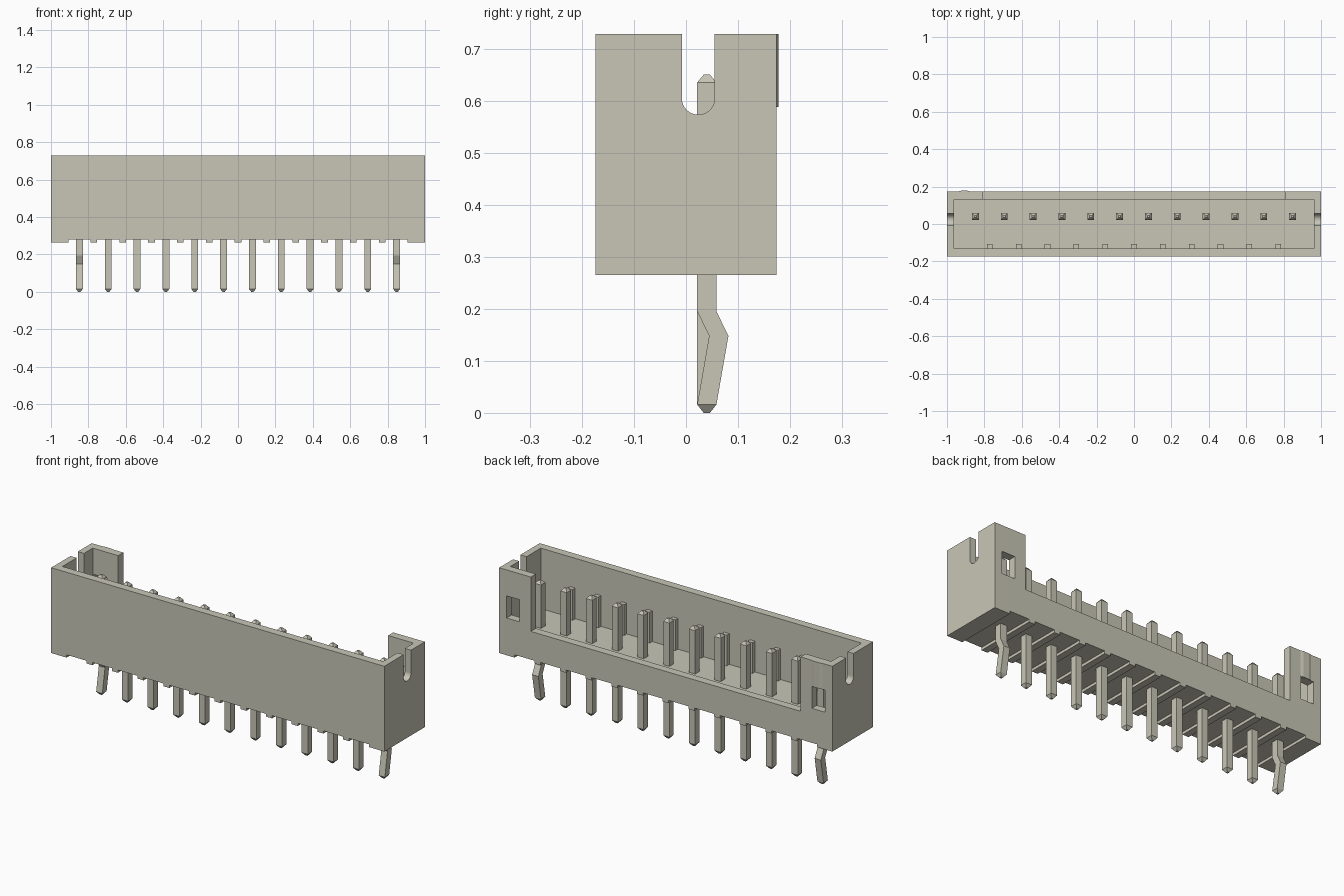
import bpy, bmesh, math

if "Cube" in bpy.data.objects:
    bpy.data.objects.remove(bpy.data.objects["Cube"], do_unlink=True)

material = bpy.data.materials.new("warm_grey_plastic")
colour = (0.58, 0.565, 0.47, 1)
material.use_nodes = True
material.diffuse_color = colour
material.node_tree.nodes["Principled BSDF"].inputs["Base Color"].default_value = colour


def finish(name, bm):
    bmesh.ops.recalc_face_normals(bm, faces=bm.faces)
    mesh = bpy.data.meshes.new(name)
    bm.to_mesh(mesh)
    bm.free()
    mesh.materials.append(material)
    obj = bpy.data.objects.new(name, mesh)
    bpy.context.collection.objects.link(obj)
    return obj


def loft(name, rings):
    """Skin a list of equal-length rings and cap both ends."""
    bm = bmesh.new()
    loops = [[bm.verts.new(p) for p in ring] for ring in rings]
    n = len(loops[0])
    for a, b in zip(loops, loops[1:]):
        for i in range(n):
            bm.faces.new((a[i], a[(i + 1) % n], b[(i + 1) % n], b[i]))
    bm.faces.new(loops[0])
    bm.faces.new(loops[-1])
    return finish(name, bm)


def box(name, x0, x1, y0, y1, z0, z1):
    return loft(name, [[(x0, y0, z), (x1, y0, z), (x1, y1, z), (x0, y1, z)] for z in (z0, z1)])


def cut(target, cutter):
    cutter.hide_render = True
    mod = target.modifiers.new("cut", "BOOLEAN")
    mod.operation = "DIFFERENCE"
    mod.solver = "EXACT"
    mod.object = cutter
    bpy.context.view_layer.objects.active = target
    bpy.ops.object.modifier_apply(modifier=mod.name)
    bpy.data.objects.remove(cutter, do_unlink=True)


PINS = 12
PITCH = 0.1542
BOTTOM, TOP, FLOOR = 0.265, 0.728, 0.40
pin_x = [(i - (PINS - 1) / 2) * PITCH for i in range(PINS)]

# Housing shell with an open top and a lowered back wall
housing = box("housing", -1, 1, -0.174, 0.174, BOTTOM, TOP)
cut(housing, box("cavity", -0.963, 0.963, -0.13, 0.13, FLOOR, 1))
cut(housing, box("back_opening", -0.81, 0.81, 0.1, 0.3, 0.433, 1))

# Round-bottomed slots through both end walls
radius, mid_y, mid_z = 0.0315, 0.0235, 0.6045
profile = [(mid_y - radius, 1)]
for i in range(17):
    a = math.pi + math.pi * i / 16
    profile.append((mid_y + radius * math.cos(a), mid_z + radius * math.sin(a)))
profile.append((mid_y + radius, 1))
cut(housing, loft("end_slots", [[(x, y, z) for y, z in profile] for x in (-1.1, 1.1)]))

# Latch windows in the back corner posts
for side in (-1, 1):
    x0, x1 = sorted((side * 0.877, side * 0.955))
    cut(housing, box("window", x0, x1, 0.1, 0.3, 0.467, 0.587))

# Shallow grooves under each pin
for x in pin_x:
    cut(housing, box("groove", x - 0.059, x + 0.059, -0.3, 0.3, 0.1, 0.28))

# Ribs on the inside of the front wall, between the pins
for a, b in zip(pin_x, pin_x[1:]):
    x = (a + b) / 2
    box("inner_rib", x - 0.015, x + 0.015, -0.132, -0.108, FLOOR - 0.005, 0.567)

# Slight raised marker on the back right post
loft("back_marker", [[(-0.945, 0.173, z), (-0.925, 0.178, z), (-0.89, 0.178, z),
                      (-0.87, 0.173, z)] for z in (0.588, TOP)])

# Square pins with tapered tips; the end pins are kinked to grip the board
half, tip = 0.0185, 0.006
for i, x in enumerate(pin_x):
    kinked = i in (0, PINS - 1)
    path = [(0, 0, tip), (0, 0.016, half)]
    if kinked:
        path += [(0.023, 0.148, half), (0, 0.195, half)]
    path += [(0, 0.635, half), (0, 0.65, tip)]
    rings = []
    for dy, z, r in path:
        y = 0.04 + dy
        rings.append([(x - r, y - r, z), (x + r, y - r, z), (x + r, y + r, z), (x - r, y + r, z)])
    loft("kinked_pin" if kinked else "straight_pin", rings)
